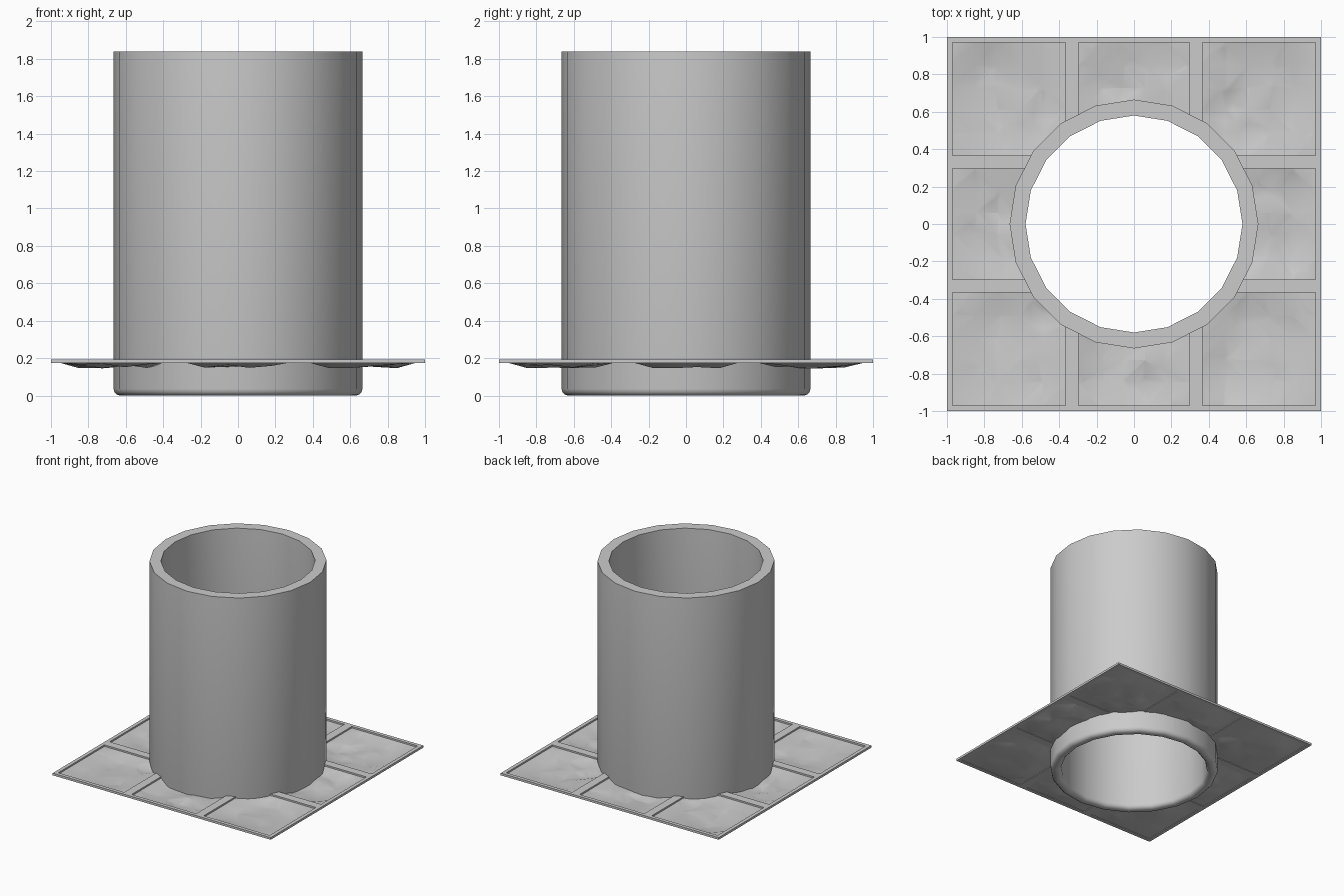
import bpy, bmesh, math, random
from mathutils import Vector

if "Cube" in bpy.data.objects:
    bpy.data.objects.remove(bpy.data.objects["Cube"])

random.seed(4)
SIDES = 20
R_OUT, R_IN, TOP = 0.665, 0.58, 1.84


def finish(name, bm, angle=35):
    bmesh.ops.recalc_face_normals(bm, faces=bm.faces)
    mesh = bpy.data.meshes.new(name)
    bm.to_mesh(mesh)
    bm.free()
    ob = bpy.data.objects.new(name, mesh)
    bpy.context.collection.objects.link(ob)
    bpy.ops.object.select_all(action='DESELECT')
    ob.select_set(True)
    bpy.context.view_layer.objects.active = ob
    bpy.ops.object.shade_smooth_by_angle(angle=math.radians(angle))
    return ob


def cut_hole(bm, radius):
    """Slice along the sides of the tube polygon, then drop what lies inside."""
    apothem = radius * math.cos(math.pi / SIDES)
    normals = [Vector((math.cos(a), math.sin(a), 0))
               for a in ((i + 0.5) * math.tau / SIDES for i in range(SIDES))]
    for n in normals:
        bmesh.ops.bisect_plane(bm, geom=bm.verts[:] + bm.edges[:] + bm.faces[:],
                               plane_co=n * apothem, plane_no=n, dist=1e-5)
    inside = [f for f in bm.faces
              if all(f.calc_center_median().dot(n) < apothem + 1e-4 for n in normals)]
    bmesh.ops.delete(bm, geom=inside, context='FACES')


# Tube: closed wall profile with a rounded bottom rim, turned around z
r = 0.035
profile = [(R_IN, TOP), (R_OUT, TOP)]
for k in range(4):
    a = -k * math.pi / 6
    profile.append((R_OUT - r + r * math.cos(a), r + r * math.sin(a)))
for k in range(4):
    a = -math.pi / 2 - k * math.pi / 6
    profile.append((R_IN + r + r * math.cos(a), r + r * math.sin(a)))
bm = bmesh.new()
rings = [[bm.verts.new((p * math.cos(i * math.tau / SIDES),
                        p * math.sin(i * math.tau / SIDES), z)) for p, z in profile]
         for i in range(SIDES)]
n = len(profile)
for i in range(SIDES):
    a, b = rings[i], rings[(i + 1) % SIDES]
    for k in range(n):
        bm.faces.new((a[k], b[k], b[(k + 1) % n], a[(k + 1) % n]))
finish("tube", bm)

# Square frame: three by three openings separated by narrow bars
cuts = [-1, -0.97, -0.365, -0.297, 0.297, 0.365, 0.97, 1]
bm = bmesh.new()
grid = [[bm.verts.new((x, y, 0.193)) for y in cuts] for x in cuts]
for i in range(7):
    for j in range(7):
        if i % 2 == 0 or j % 2 == 0:
            bm.faces.new((grid[i][j], grid[i + 1][j], grid[i + 1][j + 1], grid[i][j + 1]))
ext = bmesh.ops.extrude_face_region(bm, geom=bm.faces[:], use_keep_orig=True)
for v in ext["geom"]:
    if isinstance(v, bmesh.types.BMVert):
        v.co.z = 0.175
cut_hole(bm, 0.63)
finish("base_frame", bm)

# Uneven paving panels sagging below the frame openings
SEG = 5
spans = [(cuts[1], cuts[2]), (cuts[3], cuts[4]), (cuts[5], cuts[6])]
for row, (y0, y1) in enumerate(spans):
    for col, (x0, x1) in enumerate(spans):
        if row == col == 1:
            continue
        bm = bmesh.new()
        pts = []
        for i in range(SEG + 1):
            line = []
            for j in range(SEG + 1):
                edge = i in (0, SEG) or j in (0, SEG)
                z = 0.18 if edge else 0.172 - random.uniform(0, 0.027)
                line.append(bm.verts.new((x0 + (x1 - x0) * i / SEG,
                                          y0 + (y1 - y0) * j / SEG, z)))
            pts.append(line)
        for i in range(SEG):
            for j in range(SEG):
                bm.faces.new((pts[i][j], pts[i + 1][j], pts[i + 1][j + 1], pts[i][j + 1]))
        bmesh.ops.triangulate(bm, faces=bm.faces[:])
        cut_hole(bm, 0.63)
        finish(f"panel_{row}_{col}", bm)
